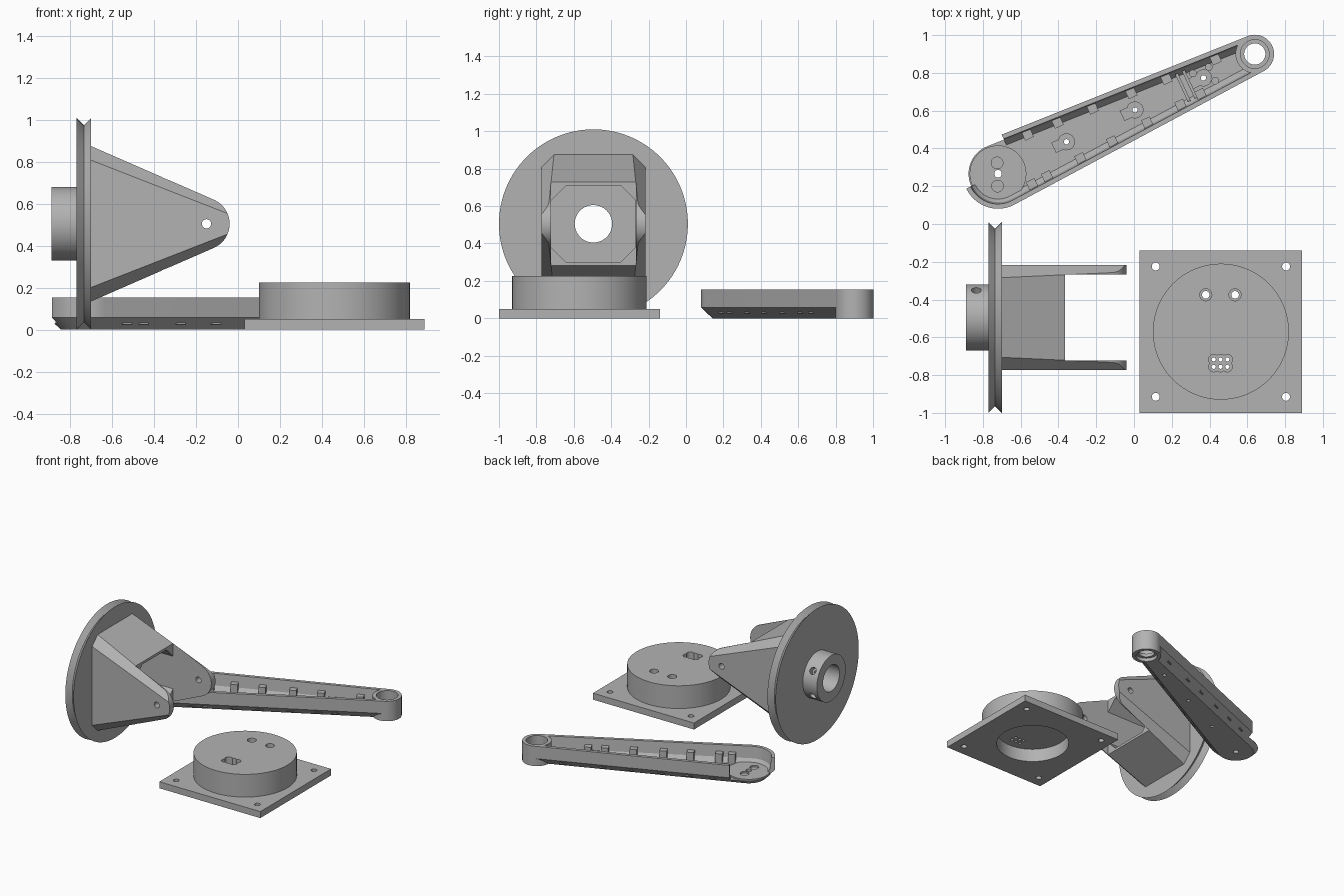
import bpy, bmesh, math
from mathutils import Matrix, Vector

if "Cube" in bpy.data.objects:
    bpy.data.objects.remove(bpy.data.objects["Cube"])

grey = bpy.data.materials.new("plain grey")
grey.diffuse_color = (0.45, 0.45, 0.45, 1)
grey.use_nodes = True
grey.node_tree.nodes["Principled BSDF"].inputs["Base Color"].default_value = grey.diffuse_color


def loft(name, rings):
    """Skin equal-length rings and cap both ends."""
    bm = bmesh.new()
    loops = [[bm.verts.new(p) for p in ring] for ring in rings]
    n = len(loops[0])
    for a, b in zip(loops, loops[1:]):
        for i in range(n):
            bm.faces.new((a[i], a[(i + 1) % n], b[(i + 1) % n], b[i]))
    bm.faces.new(loops[0])
    bm.faces.new(loops[-1])
    bmesh.ops.recalc_face_normals(bm, faces=bm.faces)
    me = bpy.data.meshes.new(name)
    bm.to_mesh(me)
    bm.free()
    me.materials.append(grey)
    ob = bpy.data.objects.new(name, me)
    bpy.context.collection.objects.link(ob)
    return ob


def lathe(name, centre, profile, axis="z", n=96):
    """Turn (position along axis, radius) pairs round an axis through centre."""
    cx, cy, cz = centre
    rings = []
    for h, r in profile:
        ring = []
        for i in range(n):
            a = 2 * math.pi * i / n
            u, v = r * math.cos(a), r * math.sin(a)
            off = {"x": (h, u, v), "y": (u, h, v), "z": (u, v, h)}[axis]
            ring.append((cx + off[0], cy + off[1], cz + off[2]))
        rings.append(ring)
    return loft(name, rings)


def box(name, x0, x1, y0, y1, z0, z1):
    return loft(name, [[(x0, y0, z), (x1, y0, z), (x1, y1, z), (x0, y1, z)] for z in (z0, z1)])


def boolean(ob, cutter, op="DIFFERENCE"):
    mod = ob.modifiers.new("cut", "BOOLEAN")
    mod.operation, mod.object, mod.solver = op, cutter, "EXACT"
    dg = bpy.context.evaluated_depsgraph_get()
    me = bpy.data.meshes.new_from_object(ob.evaluated_get(dg))
    ob.modifiers.clear()
    ob.data = me
    bpy.data.objects.remove(cutter)


def drill(ob, x, y, r, z0, z1, n=24):
    boolean(ob, lathe("drill", (x, y, 0), [(z0, r), (z1, r)], n=n))


# ---- Base: square plate with a hollow round housing ----
BX, BY = 0.46, -0.57
plate = box("base_plate", 0.03, 0.89, -1.0, -0.14, 0, 0.05)
for sx in (-1, 1):
    for sy in (-1, 1):
        drill(plate, BX + sx * 0.345, BY + sy * 0.345, 0.021, -0.1, 0.2)
drill(plate, BX, BY, 0.255, -0.1, 0.2, 96)

housing = lathe("base_housing", (BX, BY, 0), [(0.05, 0.36), (0.225, 0.36)])
drill(housing, BX, BY, 0.255, -0.1, 0.1, 96)
for x in (0.38, 0.535):
    drill(housing, x, -0.375, 0.02, 0, 0.3)
    drill(housing, x, -0.375, 0.032, 0.15, 0.3)
for x in (0.422, 0.458, 0.494):
    for y in (-0.717, -0.756):
        drill(housing, x, y, 0.011, 0, 0.3, 16)
        drill(housing, x, y, 0.027, 0.17, 0.3, 20)

# ---- Fork: grooved pulley with a clamping hub ----
FY, FZ = -0.495, 0.505
pulley = lathe("grooved_pulley", (0, FY, FZ),
               [(-0.89, 0.175), (-0.77, 0.175), (-0.77, 0.505), (-0.735, 0.47), (-0.70, 0.505)], "x", 128)
boolean(pulley, lathe("bore", (0, FY, FZ), [(-1, 0.1), (0, 0.1)], "x", 64))
for ang in (34, -34):
    for r, start in ((0.012, 0.05), (0.026, 0.135)):
        screw = lathe("drill", (0, 0, 0), [(start, r), (0.3, r)], "y", 20)
        screw.data.transform(Matrix.Translation((-0.835, FY, FZ)) @ Matrix.Rotation(math.radians(ang), 4, "X"))
        boolean(pulley, screw)


def octagon(x, hy, hz, c):
    q = [(hy, hz - c), (hy - c, hz), (c - hy, hz), (-hy, hz - c),
         (-hy, c - hz), (c - hy, -hz), (hy - c, -hz), (hy, c - hz)]
    return [(x, FY + y, FZ + z) for y, z in q]


# Tapered bracket with two rounded arms
bracket = loft("fork_bracket", [octagon(-0.70, 0.278, 0.37, 0.067), octagon(-0.02, 0.278, 0.0735, 0.036)])
tip = [(-0.165 + 0.125 * math.cos(a), 0.125 * math.sin(a))
       for a in [math.radians(-66 + 132 * i / 32) for i in range(33)]]
side = [(-0.8, -0.42)] + tip + [(-0.8, 0.42)]
boolean(bracket, loft("side_profile", [[(x, y, FZ + z) for x, z in side] for y in (-1, 0)]), "INTERSECT")
boolean(bracket, loft("pocket", [octagon(x, 0.226, 0.205, 0.08) for x in (-0.8, -0.3)]))
boolean(bracket, box("gap", -0.365, 0.2, FY - 0.228, FY + 0.228, 0, 1))
boolean(bracket, lathe("pivot_hole", (-0.15, 0, FZ), [(-1, 0.022), (0, 0.022)], "y", 24))

# ---- Link: tapered open tray, modelled along x then swung into place ----
L, R1, R2 = 1.5, 0.185, 0.102
PLACE = Matrix.Translation((-0.72, 0.266, 0)) @ Matrix.Rotation(math.radians(25), 4, "Z")
LEAN = math.asin((R1 - R2) / L)
TOP, FLOOR = 0.153, 0.03


def outline(off, z, n=32):
    a0 = math.pi / 2 - LEAN
    pts = []
    for cx, r, start, end in ((L, R2 - off, -a0, a0), (0, R1 - off, a0, 2 * math.pi - a0)):
        for i in range(n + 1):
            a = start + (end - start) * i / n
            pts.append((cx + r * math.cos(a), r * math.sin(a), z))
    return pts


tray = loft("link_tray", [outline(0.06, 0), outline(0, 0.058), outline(0, TOP)])
boolean(tray, loft("hollow", [outline(0.06, FLOOR), outline(0.034, 0.065), outline(0.02, 0.2)]))
boolean(tray, box("mouth", -0.3, 0.105, 0, 0.3, FLOOR, 0.3))
drill(tray, L, 0, 0.09, -0.1, 0.3, 64)
for x in (0.4, 0.8, 1.2):
    drill(tray, x, 0, 0.014, -0.1, 0.3, 16)

# Round pad at the wide end
pad = lathe("link_pad", (0, 0, 0), [(0.001, 0.126), (0.026, 0.15), (0.042, 0.15)], n=64)
parts = [tray, pad]
for px, py, r, z0 in ((0, 0, 0.02, -0.1), (0.02, 0.054, 0.031, 0.02), (-0.03, -0.058, 0.031, 0.02)):
    drill(pad, px, py, r, z0, 0.3)
drill(tray, 0, 0, 0.02, -0.1, 0.3)

# Bearing socket at the narrow end
socket = lathe("link_socket", (L, 0, 0), [(0, R2), (TOP, R2)], n=64)
drill(socket, L, 0, 0.056, -0.1, 0.3, 48)
drill(socket, L, 0, 0.076, 0.05, 0.3, 48)
drill(socket, L, 0, 0.076, -0.1, 0.025, 48)
parts.append(socket)

# Screw bosses along the floor
for x in (0.4, 0.8, 1.2):
    boss = lathe("screw_boss", (x, 0, 0), [(FLOOR - 0.01, 0.045), (0.06, 0.045)], n=24)
    drill(boss, x, 0, 0.014, -0.1, 0.3, 16)
    parts.append(boss)
    parts.append(box("boss_tab", x - 0.075, x - 0.035, -0.03, 0.03, FLOOR - 0.01, 0.055))
for x, y in ((1.25, 0.04), (1.25, -0.04), (1.16, 0.045)):
    parts.append(lathe("floor_peg", (x, y, 0), [(FLOOR - 0.01, 0.02), (0.075, 0.02)], n=16))

# Clips along both walls
for s, places in ((1, (0.23, 0.4, 0.6, 0.82, 1.02, 1.3)),
                  (-1, (0.14, 0.23, 0.43, 0.62, 0.83, 1.03, 1.15))):
    for x in places:
        w = R1 / math.cos(LEAN) - x * math.tan(LEAN)
        y0, y1 = sorted((s * (w - 0.025), s * (w - 0.075)))
        parts.append(box("wall_clip", x - 0.025, x + 0.025, y0, y1, FLOOR - 0.005, 0.105))

# Cross ribs beside the narrow end
for x in (1.08, 1.12):
    parts.append(box("cross_rib", x - 0.008, x + 0.008, -0.08, 0.08, FLOOR - 0.01, 0.07))

for ob in parts:
    ob.data.transform(PLACE)

# Smooth the round surfaces, keep edges crisp
bpy.ops.object.select_all(action="DESELECT")
for ob in bpy.context.collection.objects:
    ob.select_set(True)
    bpy.context.view_layer.objects.active = ob
bpy.ops.object.shade_smooth_by_angle(angle=math.radians(25))
